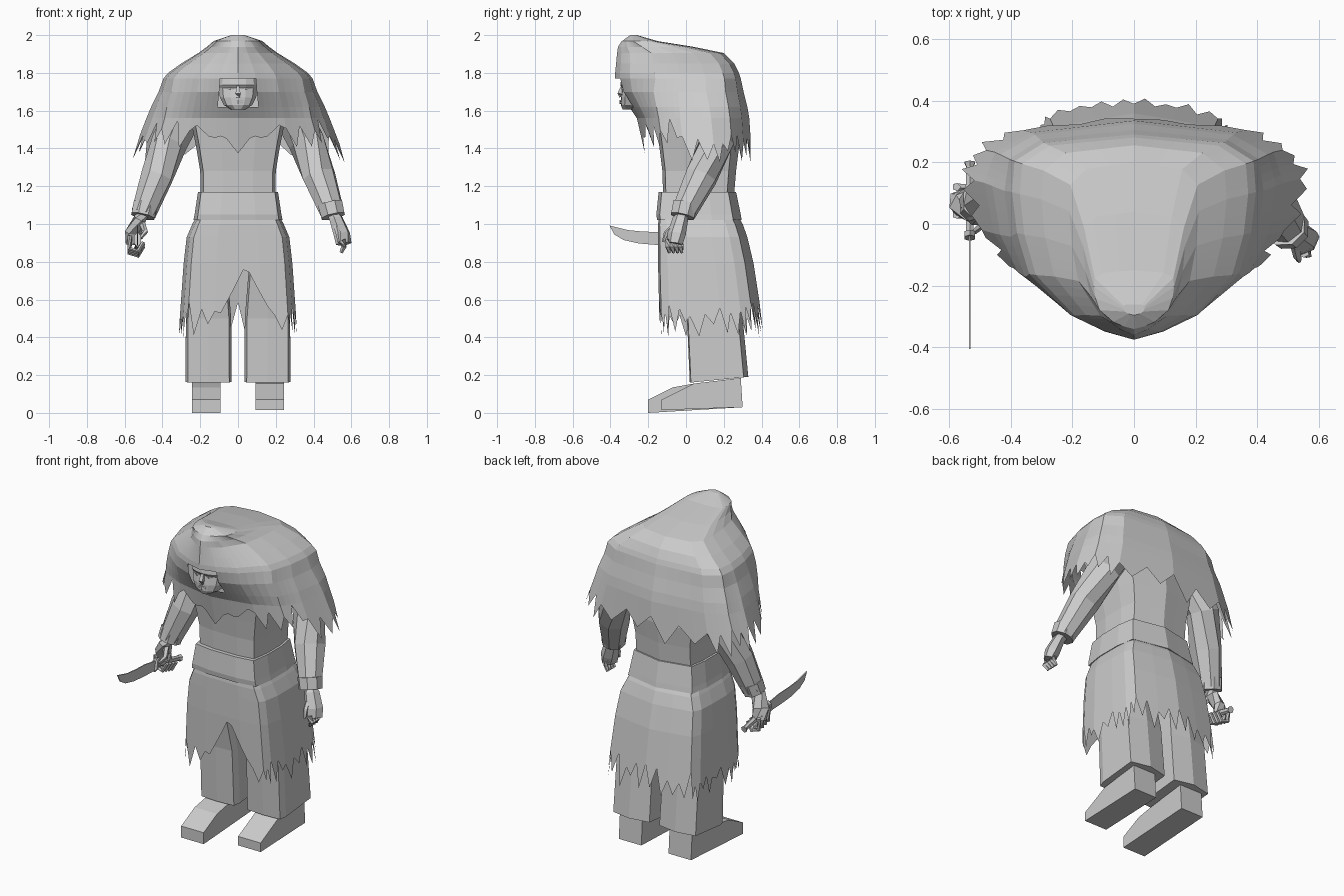
import bpy, bmesh, math, random
from mathutils import Vector

random.seed(4)
if "Cube" in bpy.data.objects:
    bpy.data.objects.remove(bpy.data.objects["Cube"])

clay = bpy.data.materials.new("plain grey")
clay.use_nodes = True
GREY = (0.6, 0.6, 0.6, 1)
clay.diffuse_color = GREY
clay.node_tree.nodes["Principled BSDF"].inputs["Base Color"].default_value = GREY


def finish(name, rings, cap_start=True, cap_end=True, skip=None):
    """Skin a list of equal point rings into a flat shaded object."""
    bm = bmesh.new()
    rows = [[bm.verts.new(p) for p in ring] for ring in rings]
    n = len(rows[0])
    for top, low in zip(rows, rows[1:]):
        for i in range(n):
            j = (i + 1) % n
            quad = (low[i], low[j], top[j], top[i])
            mid = sum((v.co for v in quad), Vector()) / 4
            if not (skip and skip(mid)):
                bm.faces.new(quad)
    if cap_start:
        bm.faces.new(rows[0])
    if cap_end:
        bm.faces.new(rows[-1][::-1])
    if cap_start and cap_end:
        bmesh.ops.recalc_face_normals(bm, faces=bm.faces)
    mesh = bpy.data.meshes.new(name)
    bm.to_mesh(mesh)
    bm.free()
    mesh.materials.append(clay)
    obj = bpy.data.objects.new(name, mesh)
    bpy.context.collection.objects.link(obj)
    return obj


def outline(half, k=1):
    """Mirror a front-to-back half outline and split each edge k times."""
    full = half + [(-x, y) for x, y in half[-2:0:-1]]
    pts = []
    for (ax, ay), (bx, by) in zip(full, full[1:] + full[:1]):
        pts += [(ax + (bx - ax) * t / k, ay + (by - ay) * t / k) for t in range(k)]
    return pts


def ring_at(shape, z, hx, front, back, cx=0):
    return [Vector((cx + u * hx, front + (back - front) * v, z)) for u, v in shape]


def add_hem(rings, low_ring, hem):
    """Add a ragged bottom row, sliding each point along the cloth."""
    row = []
    for i, (a, b) in enumerate(zip(rings[-1], low_ring)):
        row.append(a.lerp(b, (a.z - hem(i, a.x, a.y)) / (a.z - b.z)))
    rings.append(row)


def tube(name, path, sides=6):
    """Loft along (point, width, depth) stations."""
    pts = [Vector(p[0]) for p in path]
    rings = []
    for i, (p, a, b) in enumerate(path):
        d = pts[min(i + 1, len(pts) - 1)] - pts[max(i - 1, 0)]
        q = d.to_track_quat('Z', 'Y')
        angles = [math.tau * (j + 0.5) / sides for j in range(sides)]
        rings.append([pts[i] + q @ Vector((a * math.cos(t), b * math.sin(t), 0)) for t in angles])
    return finish(name, rings)


def plate(name, profile, x0, x1):
    """Extrude a y-z profile along x."""
    return finish(name, [[Vector((x, y, z)) for y, z in profile] for x in (x0, x1)])


# Hooded cape: square-backed hood outline blending to a rounder shoulder outline
HOOD = outline([(0, 0), (.24, .04), (.52, .12), (.86, .32), (.96, .52), (1, .72),
                (.98, .87), (.74, .96), (0, 1)], 4)
MANTLE = outline([(0, 0), (.23, .03), (.5, .07), (.79, .17), (.93, .36), (1, .65),
                  (.92, .82), (.67, .93), (0, 1)], 4)


def cape_ring(z, hx, front, back):
    t = min(1, max(0, (1.77 - z) / .25))
    return [a.lerp(b, t) for a, b in zip(ring_at(HOOD, z, hx, front, back),
                                         ring_at(MANTLE, z, hx, front, back))]


cape = [cape_ring(*lv) for lv in
        [(2.0, .035, -.295, -.26), (1.968, .13, -.34, -.15), (1.938, .165, -.36, .04),
         (1.905, .21, -.365, .2), (1.85, .3, -.37, .255), (1.8, .37, -.375, .28),
         (1.77, .395, -.375, .29), (1.70, .42, -.355, .305), (1.62, .46, -.30, .325),
         (1.56, .485, -.26, .335)]]
FRONT_HEM = [(0, 1.375), (.07, 1.47), (.13, 1.45), (.24, 1.55)]


def cape_hem(i, x, y):
    if y < -.05 and abs(x) < .24:
        for (a, za), (b, zb) in zip(FRONT_HEM, FRONT_HEM[1:]):
            if abs(x) <= b:
                return za + (zb - za) * (abs(x) - a) / (b - a)
    rise = .08 if y < -.05 else 0
    return (1.32 if i % 2 else 1.41) + rise + random.random() * .07


add_hem(cape, cape_ring(1.34, .57, -.21, .35), cape_hem)
finish("hooded_cape", cape, True, False,
       lambda c: abs(c.x) < .102 and c.y < -.2 and 1.62 < c.z < 1.77)

# Head and facial features
HEAD = outline([(0, 0), (.4, .02), (.8, .1), (1, .25), (.9, .9), (0, 1)])
finish("head", [ring_at(HEAD, *lv) for lv in
                [(1.82, .1, -.335, -.12), (1.735, .105, -.348, -.12), (1.72, .102, -.337, -.12),
                 (1.67, .096, -.345, -.12), (1.63, .075, -.345, -.14), (1.605, .035, -.335, -.16)]])
tube("nose", [((0, -.335, 1.735), .01, .01), ((0, -.35, 1.69), .018, .018),
              ((0, -.345, 1.672), .015, .012)], 4)
for z in (1.652, 1.642):
    tube("lip", [((-.026, -.34, z), .004, .004), ((0, -.349, z), .006, .008),
                 ((.026, -.34, z), .004, .004)], 4)
for s, side in ((1, "left"), (-1, "right")):
    tube(side + "_eye", [((s * .02, -.336, 1.715), .004, .004), ((s * .04, -.338, 1.717), .008, .008),
                         ((s * .06, -.328, 1.717), .004, .004)], 4)

# Torso and waist sash
BODY = outline([(0, 0), (.4, 0), (.92, .04), (1, .3), (1, .65), (.92, .9), (.45, .95), (0, 1)])
finish("torso", [ring_at(BODY, *lv) for lv in
                 [(1.75, .27, -.15, .24), (1.55, .25, -.16, .27), (1.4, .22, -.14, .28),
                  (1.28, .2, -.125, .265), (1.1, .198, -.12, .25)]])
finish("waist_sash", [ring_at(BODY, *lv) for lv in
                      [(1.17, .212, -.145, .265), (1.05, .23, -.157, .29), (1.02, .236, -.153, .295)]])

# Ragged split skirt
SKIRT = outline([(0, 0), (.4, 0), (.86, .02), (.94, .1), (1, .3), (1, .6),
                 (.98, .8), (.9, .91), (.45, .96), (0, 1)], 4)
skirt = [ring_at(SKIRT, *lv) for lv in
         [(1.06, .21, -.14, .265), (1.0, .242, -.148, .3), (.93, .272, -.148, .325),
          (.79, .288, -.148, .358)]]


def skirt_hem(i, x, y):
    tooth = (.4 if i % 2 else .5) + random.random() * .09
    if y < -.1 and abs(x) < .24:
        return max(tooth, .78 - 2 * abs(x - .04))
    return tooth


add_hem(skirt, ring_at(SKIRT, .45, .312, -.14, .41), skirt_hem)
finish("ragged_skirt", skirt, False, False)

# Trouser legs and boots
LEG = outline([(0, 0), (.9, .02), (1, .15), (1, .92), (0, 1)])
for s, side, toe, lift in ((1, "left", -.13, .015), (-1, "right", -.2, 0)):
    leg = [ring_at(LEG, z, w, f, b, s * .156)
           for z, w, f, b in [(1.0, .08, -.08, .22), (.5, .12, .005, .3), (.16, .122, .02, .33)]]
    for p in leg[-1]:
        p.z += .1 * max(0, p.y - .02)
    finish(side + "_trouser_leg", leg)
    plate(side + "_boot", [(toe, lift), (toe, .07), (toe + .13, .135), (.04, .155),
                           (.29, .185), (.3, .03)], s * .168 - .076, s * .168 + .076)

# Sleeves, cuffs and hands
for s, side, dy in ((1, "left", -.015), (-1, "right", .06)):
    wrist = Vector((s * .5, dy, 1.055))
    tube(side + "_sleeve", [((s * .26, .17, 1.62), .09, .1), ((s * .36, .165, 1.44), .088, .098),
                            ((s * .43, .085 + dy * .3, 1.25), .092, .086), (wrist, .066, .066)], 8)
    tube(side + "_cuff", [(wrist + Vector((-s * .012, .012, .05)), .072, .07),
                          (wrist + Vector((s * .004, -.004, -.015)), .068, .066)], 8)
    hand = wrist + Vector((s * .02, -.015, -.03))
    if s > 0:
        # relaxed open hand
        tube("left_palm", [(wrist, .03, .03), (hand, .045, .034), (hand + Vector((.03, -.02, -.08)), .052, .042),
                           (hand + Vector((.04, -.03, -.13)), .048, .034)])
        for f in range(4):
            base = hand + Vector((.03, -.065 + f * .022, -.11))
            tube("left_finger", [(base, .014, .02), (base + Vector((.012, 0, -.035)), .014, .018),
                                 (base + Vector((-.005, .008, -.066)), .008, .01)], 5)
        tube("left_thumb", [(hand + Vector((0, -.03, -.03)), .016, .016),
                            (hand + Vector((.01, -.075, -.075)), .014, .014),
                            (hand + Vector((.015, -.09, -.12)), .007, .007)], 5)
    else:
        # fist closed around the handle
        tube("right_palm", [(wrist, .03, .03), (hand, .045, .034), (hand + Vector((-.035, .025, -.07)), .05, .034),
                            (hand + Vector((-.035, .04, -.13)), .045, .028)])
        for f in range(4):
            y = .03 + f * .03
            z = .905 - f * .008
            tube("right_finger", [((-.575, y, z + .035), .014, .014), ((-.575, y, z - .035), .013, .013),
                                  ((-.53, y, z - .05), .012, .012), ((-.5, y, z), .01, .01)], 5)
        tube("right_thumb", [(hand + Vector((.01, -.01, -.02)), .018, .018),
                             ((-.49, .0, .96), .015, .015), ((-.515, -.025, .925), .009, .009)], 5)

# Curved knife
plate("knife_blade", [(-.405, .992), (-.38, .945), (-.33, .915), (-.25, .897), (-.14, .888), (-.03, .885),
                      (-.03, .94), (-.14, .957), (-.23, .96), (-.31, .968)], -.535, -.529)
tube("knife_guard", [((-.532, -.045, .918), .02, .042), ((-.532, -.028, .914), .02, .042)], 6)
tube("knife_handle", [((-.532, -.03, .915), .014, .018), ((-.532, .1, .89), .016, .02),
                      ((-.532, .185, .872), .013, .016), ((-.532, .2, .868), .02, .022)], 6)
